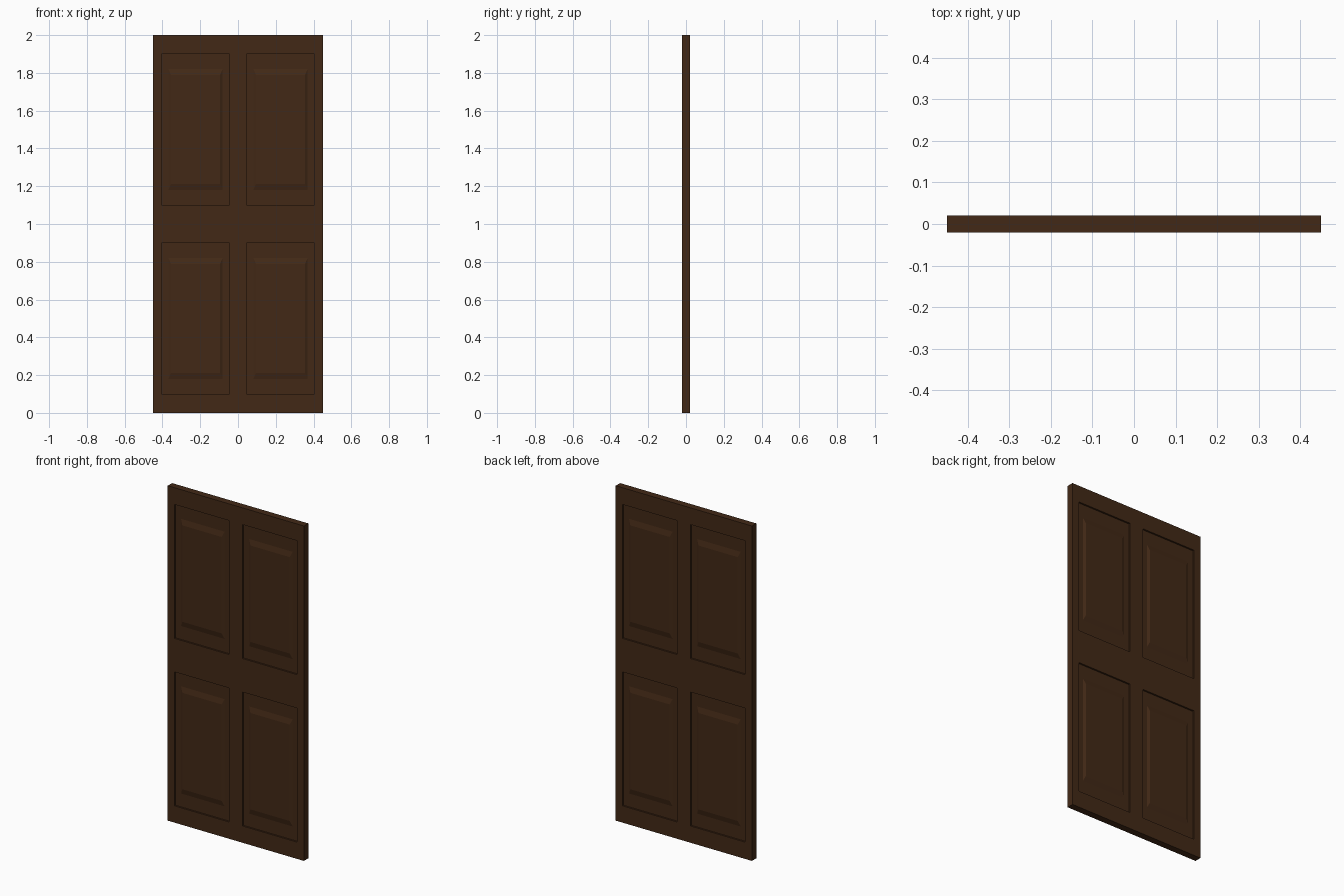
import bpy, bmesh
from mathutils import Vector

if "Cube" in bpy.data.objects:
    bpy.data.objects.remove(bpy.data.objects["Cube"])

W, T, H = 0.45, 0.0205, 2.0   # half width, half thickness, height

# Door slab
bm = bmesh.new()
bmesh.ops.create_cube(bm, size=1)
for v in bm.verts:
    v.co = Vector((v.co.x * 2 * W, v.co.y * 2 * T, (v.co.z + 0.5) * H))


def cut(axis, pos):
    n, c = Vector((0, 0, 0)), Vector((0, 0, 0))
    n[axis], c[axis] = 1, pos
    bmesh.ops.bisect_plane(bm, geom=bm.verts[:] + bm.edges[:] + bm.faces[:],
                           plane_co=c, plane_no=n)


# Outlines of the stiles and rails
for x in (-0.405, -0.045, 0.045, 0.405):
    cut(0, x)
for z in (0.1, 0.9, 1.1, 1.9):
    cut(2, z)


def is_panel(f):
    c = f.calc_center_median()
    return (abs(abs(c.y) - T) < 1e-4 and abs(abs(c.x) - 0.225) < 0.01
            and abs(abs(c.z - 1) - 0.5) < 0.01)


def step(faces, depth, scale):
    """Extrude each face separately, scale it about its centre and push it inwards."""
    new = bmesh.ops.extrude_discrete_faces(bm, faces=faces)["faces"]
    for f in new:
        c = f.calc_center_median()
        side = 1 if c.y > 0 else -1
        for v in f.verts:
            v.co = c + (v.co - c) * scale
            v.co.y -= side * depth
    return new


# Recessed panels with raised, bevelled fields on both sides
panels = [f for f in bm.faces if is_panel(f)]
panels = step(panels, 0.01, 1.0)
panels = step(panels, 0.0, 0.8)
panels = step(panels, -0.008, 0.9)

bmesh.ops.recalc_face_normals(bm, faces=bm.faces[:])
mesh = bpy.data.meshes.new("door")
bm.to_mesh(mesh)
bm.free()
door = bpy.data.objects.new("door", mesh)
bpy.context.collection.objects.link(door)

# Dark brown wood
mat = bpy.data.materials.new("dark_wood")
mat.diffuse_color = (0.055, 0.022, 0.008, 1)
mat.use_nodes = True
mat.node_tree.nodes["Principled BSDF"].inputs["Base Color"].default_value = mat.diffuse_color
mesh.materials.append(mat)
